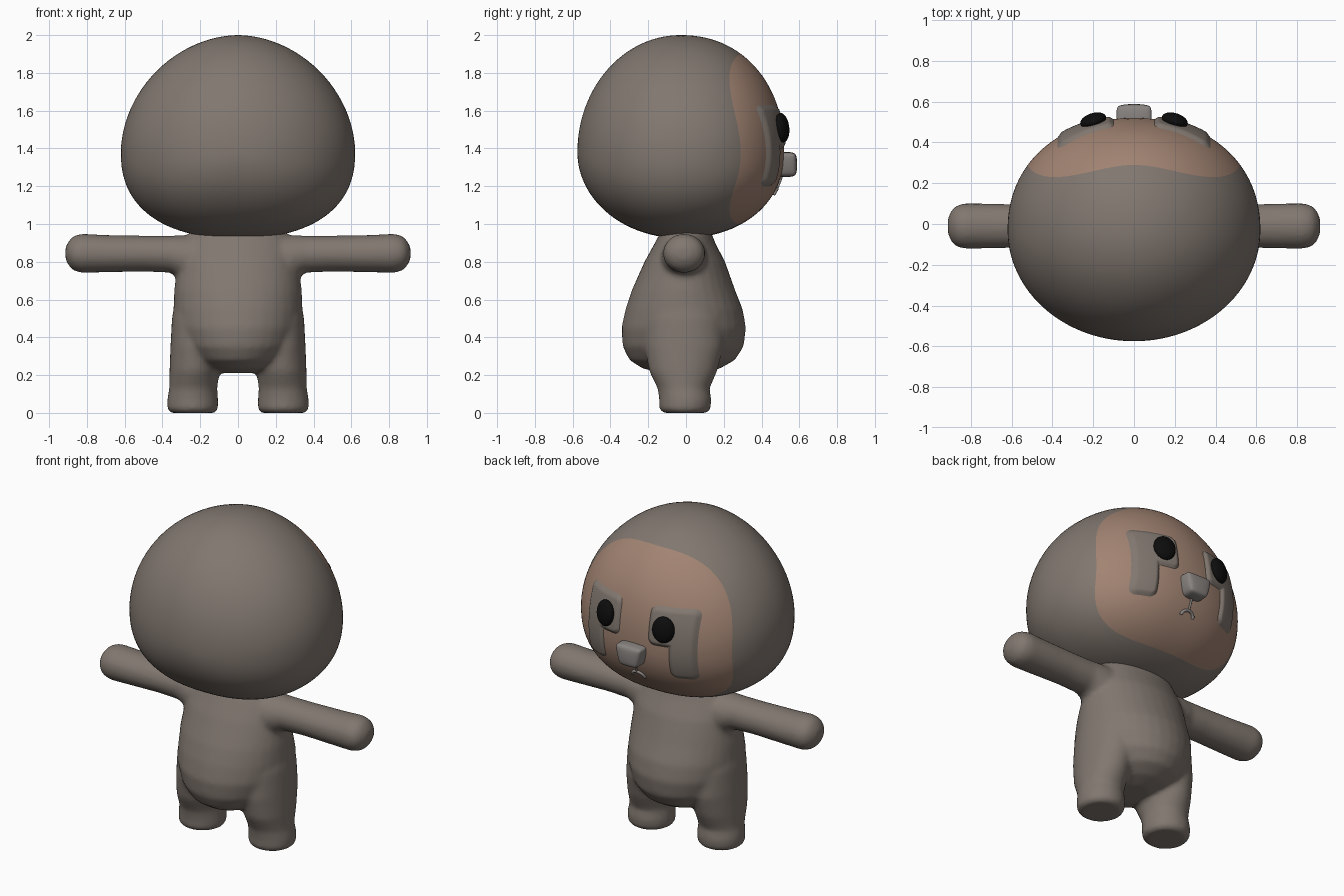
import bpy, bmesh
from math import sin, cos, pi, acos, hypot
from mathutils import Vector

if "Cube" in bpy.data.objects:
    bpy.data.objects.remove(bpy.data.objects["Cube"])

def mat(name, rgb):
    m = bpy.data.materials.new(name)
    m.diffuse_color = (*rgb, 1)
    m.use_nodes = True
    m.node_tree.nodes["Principled BSDF"].inputs["Base Color"].default_value = m.diffuse_color
    return m

FUR = mat("fur", (0.22, 0.185, 0.16))
TAN = mat("tan", (0.36, 0.23, 0.17))
DARK = mat("black", (0.004, 0.004, 0.004))
NOSE = mat("nose_grey", (0.25, 0.23, 0.22))

def finish(bm, name, *mats):
    bmesh.ops.recalc_face_normals(bm, faces=bm.faces)
    for f in bm.faces:
        f.smooth = True
    me = bpy.data.meshes.new(name)
    bm.to_mesh(me)
    bm.free()
    for m in mats:
        me.materials.append(m)
    ob = bpy.data.objects.new(name, me)
    bpy.context.collection.objects.link(ob)
    return ob

def skin(bm, rings):
    for a, b in zip(rings, rings[1:]):
        for i in range(len(a)):
            j = (i + 1) % len(a)
            bm.faces.new((a[i], a[j], b[j], b[i]))

# ---- Head shape: a superellipsoid with different halves
W, YC, ZC, M = 0.62, -0.03, 1.38, 2.15

def half(up):                      # half height and exponent of the section
    return (0.62, 1.9) if up else (0.455, 2.35)

def face_y(x, z):                  # head surface on the face side
    h, n = half(z > ZC)
    q = (abs(x / W) ** n + abs((z - ZC) / h) ** n) ** (1 / n)
    return YC + 0.55 * max(0, 1 - q ** M) ** (1 / M)

def spow(v, e):
    return abs(v) ** e * (1 if v >= 0 else -1)

def head_point(t, a):
    h, n = half(sin(a) > 0)
    m, depth = (M, 0.55) if cos(t) > 0 else (2, 0.545)
    r = abs(sin(t)) ** (2 / m)
    return (W * r * spow(cos(a), 2 / n), YC + depth * spow(cos(t), 2 / m),
            ZC + h * r * spow(sin(a), 2 / n))

bm = bmesh.new()
SEG, NF, NB = 96, 20, 40
rings = []
for k in range(1, NF + NB):
    ring = []
    for i in range(SEG):
        a = 2 * pi * i / SEG
        yb = 0.26 + 0.03 * cos(4 * a)          # edge of the face mask
        tb = acos(((yb - YC) / 0.55) ** (M / 2))
        t = tb * k / NF if k <= NF else tb + (pi - tb) * (k - NF) / NB
        ring.append(bm.verts.new(head_point(t, a)))
    rings.append(ring)
skin(bm, rings)
for ring, y in ((rings[0], YC + 0.55), (rings[-1], YC - 0.545)):
    c = bm.verts.new((0, y, ZC))
    for i in range(SEG):
        bm.faces.new((ring[i], ring[(i + 1) % SEG], c))
bm.verts.index_update()
for f in bm.faces:                 # faces ahead of the mask edge are tan
    f.material_index = int(all(v.index < NF * SEG for v in f.verts)
                           or f.calc_center_median().y > 0.5)
finish(bm, "head", FUR, TAN)

# ---- Body: torso, arms and legs lofted, then fused into one soft skin
bm = bmesh.new()

def loft(sections, n=32):
    """sections: (centre, half-axis vector u, half-axis vector v)"""
    rs = []
    for c, u, v in sections:
        rs.append([bm.verts.new(Vector(c) + Vector(u) * cos(2 * pi * i / n)
                                + Vector(v) * sin(2 * pi * i / n)) for i in range(n)])
    skin(bm, rs)
    bm.faces.new(rs[0])
    bm.faces.new(rs[-1])

def upright(rows):                 # rows: z, centre x, half width, y back, y front
    loft([((x, (y0 + y1) / 2, z), (w, 0, 0), (0, (y1 - y0) / 2, 0))
          for z, x, w, y0, y1 in rows])

upright([(0.21, 0, 0.08, -0.12, 0.09), (0.235, 0, 0.17, -0.23, 0.18),
         (0.28, 0, 0.24, -0.30, 0.26), (0.35, 0, 0.30, -0.335, 0.305),
         (0.45, 0, 0.335, -0.342, 0.318), (0.55, 0, 0.342, -0.32, 0.30),
         (0.65, 0, 0.338, -0.287, 0.26), (0.8, 0, 0.32, -0.22, 0.207),
         (0.9, 0, 0.29, -0.165, 0.155), (0.965, 0, 0.25, -0.13, 0.13)])
for s in (1, -1):
    upright([(z, s * x, w, y0, y1) for z, x, w, y0, y1 in (
        (0.0, 0.24, 0.115, -0.12, 0.11), (0.018, 0.24, 0.135, -0.142, 0.13),
        (0.07, 0.24, 0.135, -0.142, 0.135), (0.13, 0.237, 0.127, -0.15, 0.125),
        (0.22, 0.23, 0.133, -0.195, 0.165), (0.35, 0.215, 0.143, -0.22, 0.2),
        (0.5, 0.2, 0.15, -0.22, 0.2), (0.62, 0.19, 0.14, -0.17, 0.15))])
    loft([((s * x, -0.01, z), (0, w, 0), (0, 0, h)) for x, z, w, h in (
        (0.1, 0.82, 0.13, 0.12), (0.28, 0.82, 0.12, 0.12), (0.36, 0.84, 0.105, 0.098),
        (0.5, 0.843, 0.105, 0.095), (0.7, 0.843, 0.11, 0.099), (0.83, 0.845, 0.112, 0.104),
        (0.875, 0.845, 0.1, 0.09), (0.9, 0.845, 0.07, 0.06), (0.914, 0.845, 0.035, 0.03))])
body = finish(bm, "body", FUR)
re = body.modifiers.new("fuse", 'REMESH')
re.mode = 'VOXEL'
re.voxel_size = 0.014
re.use_smooth_shade = True
sm = body.modifiers.new("soften", 'SMOOTH')
sm.factor, sm.iterations = 0.5, 8

# ---- Eye patches: L-shaped pads raised from the face
def box_dist(x, z, x0, x1, z0, z1, r=0.04):
    dx = abs(x - (x0 + x1) / 2) - (x1 - x0) / 2 + r
    dz = abs(z - (z0 + z1) / 2) - (z1 - z0) / 2 + r
    return hypot(max(dx, 0), max(dz, 0)) + min(max(dx, dz), 0) - r

def patch_dist(x, z):
    return min(box_dist(x, z, 0.10, 0.375, 1.40, 1.63),
               box_dist(x, z, 0.225, 0.375, 1.20, 1.60))

for s, side in ((1, "right"), (-1, "left")):
    bm = bmesh.new()
    NX, NZ = 46, 64
    grid = []
    for i in range(NX + 1):
        col = []
        for k in range(NZ + 1):
            x, z = 0.07 + 0.34 * i / NX, 1.17 + 0.49 * k / NZ
            d = patch_dist(x, z)
            lift = max(-0.02, min(0.016, -d * 0.8))
            col.append(bm.verts.new((s * x, face_y(x, z) + lift, z)))
        grid.append(col)
    for i in range(NX):
        for k in range(NZ):
            q = (grid[i][k], grid[i + 1][k], grid[i + 1][k + 1], grid[i][k + 1])
            if min(patch_dist(abs(v.co.x), v.co.z) for v in q) < 0.012:
                bm.faces.new(q if s < 0 else q[::-1])
    bmesh.ops.delete(bm, geom=[v for v in bm.verts if not v.link_faces], context='VERTS')
    pad = finish(bm, "eye_patch_" + side, FUR)
    if pad.data.polygons[0].normal.y < 0:
        pad.data.flip_normals()

    # Eyes
    bm = bmesh.new()
    bmesh.ops.create_uvsphere(bm, u_segments=32, v_segments=20, radius=1)
    eye = finish(bm, "eye_" + side, DARK)
    eye.scale = (0.066, 0.035, 0.078)
    eye.location = (s * 0.2, 0.508, 1.51)
    eye.rotation_euler = (0.12, 0, -s * 0.3)

# ---- Nose: rounded block, narrower at the bottom
bm = bmesh.new()
bmesh.ops.create_cube(bm, size=2)
for v in bm.verts:
    k = 1 if v.co.z > 0 else 0.68
    v.co = (v.co.x * 0.098 * k, 0.528 + v.co.y * 0.062, 1.315 + v.co.z * 0.068)
nose = finish(bm, "nose", NOSE)
bev = nose.modifiers.new("round", 'BEVEL')
bev.width, bev.segments = 0.02, 1
sub = nose.modifiers.new("smooth", 'SUBSURF')
sub.levels = sub.render_levels = 3

# ---- Mouth: short line below the nose and a small arch
def tube(name, pts, r):
    cu = bpy.data.curves.new(name, 'CURVE')
    cu.dimensions = '3D'
    cu.bevel_depth, cu.bevel_resolution, cu.use_fill_caps = r, 3, True
    sp = cu.splines.new('POLY')
    sp.points.add(len(pts) - 1)
    for p, (x, z) in zip(sp.points, pts):
        p.co = (x, face_y(x, z) + 0.004, z, 1)
    cu.materials.append(NOSE)
    bpy.context.collection.objects.link(bpy.data.objects.new(name, cu))

tube("mouth_line", [(0, 1.27 - 0.02 * i) for i in range(5)], 0.006)
tube("mouth_arch", [(0.042 * cos(pi * i / 12), 1.155 + 0.032 * sin(pi * i / 12))
                    for i in range(13)], 0.009)
